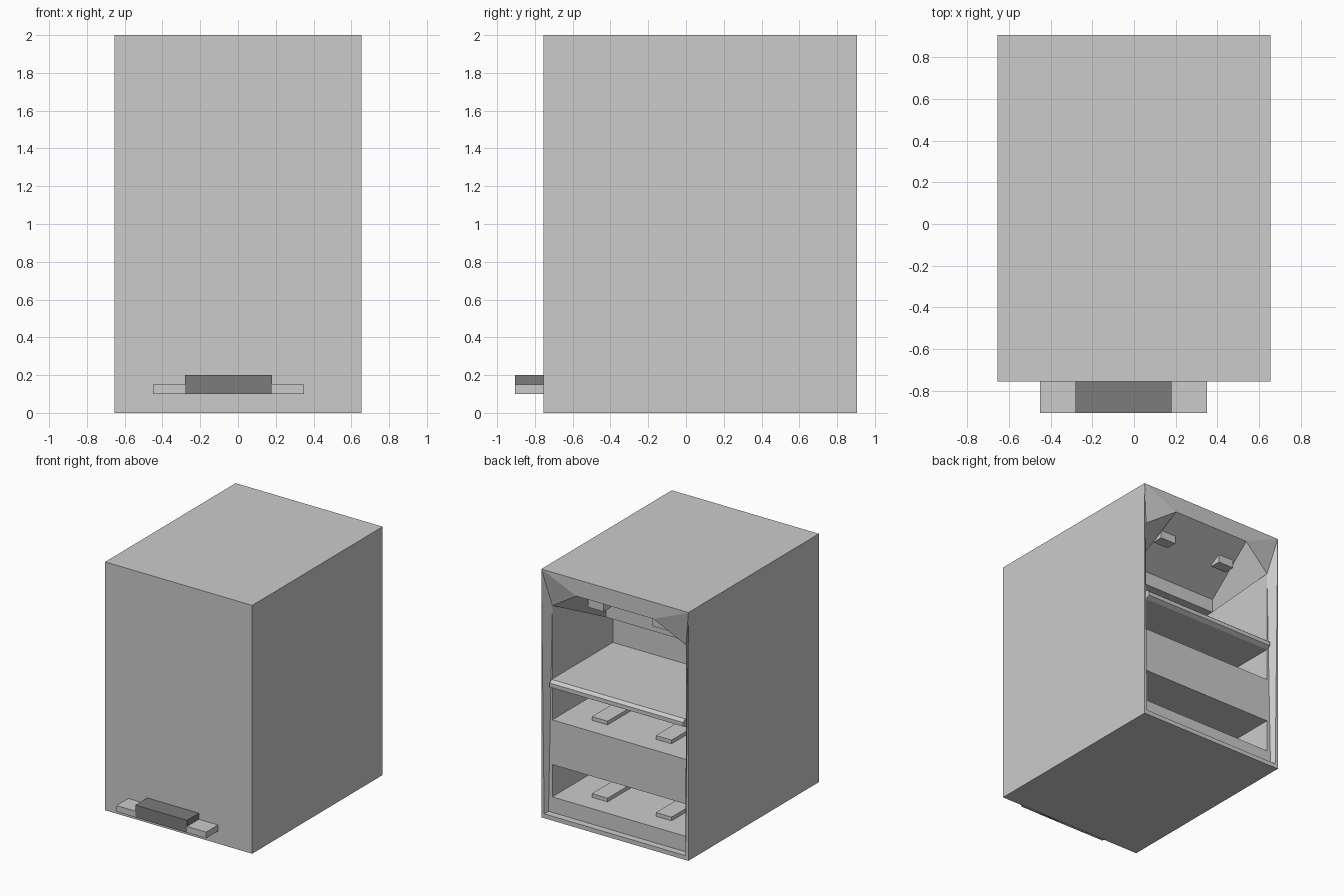
import bpy, bmesh

if "Cube" in bpy.data.objects:
    bpy.data.objects.remove(bpy.data.objects["Cube"])

def finish(name, bm, mat=None):
    bmesh.ops.remove_doubles(bm, verts=bm.verts, dist=0.0005)
    bmesh.ops.recalc_face_normals(bm, faces=bm.faces)
    me = bpy.data.meshes.new(name)
    bm.to_mesh(me)
    bm.free()
    ob = bpy.data.objects.new(name, me)
    bpy.context.collection.objects.link(ob)
    if mat:
        me.materials.append(mat)
    return ob

def box(name, x0, x1, y0, y1, z0, z1, mat=None):
    bm = bmesh.new()
    bmesh.ops.create_cube(bm, size=1)
    for v in bm.verts:
        v.co = ((x0 + x1) / 2 + v.co.x * (x1 - x0),
                (y0 + y1) / 2 + v.co.y * (y1 - y0),
                (z0 + z1) / 2 + v.co.z * (z1 - z0))
    return finish(name, bm, mat)

def face(bm, *pts):
    return bm.faces.new([bm.verts.new(p) for p in pts])

def pair(bm, *pts):
    # a face and its mirror image across x
    face(bm, *pts)
    face(bm, *[(-x, y, z) for x, y, z in reversed(pts)])

def span(bm, a, b):
    # a quad across the width between two right-hand points
    face(bm, a, b, (-b[0], b[1], b[2]), (-a[0], a[1], a[2]))

W, F, B = 0.655, -0.755, 0.905      # outer half width, front, back
w, p, d = 0.595, 0.85, 0.08         # inner half width, panel plane, inner wall

# Cabinet: outer shell, back rim and the inner compartments
bm = bmesh.new()
pair(bm, (W, F, 0), (W, B, 0), (W, B, 2), (W, F, 2))
for a, b in (((W, F, 0), (W, F, 2)), ((W, F, 2), (W, B, 2)), ((W, F, 0), (W, B, 0))):
    span(bm, a, b)
top, low = (W, B, 2), (W, B, 0)
brow, corner = (0.345, B, 1.865), (w, p, 1.70)
sill_out, sill_in = (0.63, B, 0.035), (0.63, p, 0.035)
span(bm, top, brow)
span(bm, low, sill_out)
span(bm, sill_out, sill_in)
span(bm, sill_in, (w, p, 0.16))
pair(bm, top, brow, corner)
pair(bm, top, low, sill_out)
pair(bm, top, sill_out, sill_in, corner)
pair(bm, corner, sill_in, (w, p, 0.16))
span(bm, (w, p, 0.42), (w, p, 0.78))
for z0, z1 in ((0.16, 0.42), (0.78, 1.04), (1.11, 1.70)):
    pair(bm, (w, d, z0), (w, p, z0), (w, p, z1), (w, d, z1))
    span(bm, (w, d, z0), (w, d, z1))
    span(bm, (w, d, z0), (w, p, z0))
    if z1 < 1.5:
        span(bm, (w, d, z1), (w, p, z1))
finish("cabinet", bm)

# Sloping hood under the top
bm = bmesh.new()
lip_top, lip_low, deep = (0.42, 0.42, 1.60), (0.42, 0.42, 1.49), (0.42, d, 1.49)
span(bm, brow, lip_top)
span(bm, lip_top, lip_low)
span(bm, lip_low, deep)
pair(bm, brow, corner, lip_low, lip_top)
pair(bm, lip_low, corner, (w, d, 1.70), (0.42, d, 1.70), deep)
finish("hood", bm)

# Shelf edge with a chamfered lip
bm = bmesh.new()
prof = [(0.84, 1.11), (0.86, 1.11), (0.885, 1.09), (0.885, 1.058), (p, 1.04), (0.84, 1.04)]
ends = [[bm.verts.new((s * w, y, z)) for y, z in prof] for s in (-1, 1)]
bm.faces.new(ends[0])
bm.faces.new(ends[1][::-1])
for i in range(len(prof)):
    j = (i + 1) % len(prof)
    bm.faces.new((ends[0][i], ends[1][i], ends[1][j], ends[0][j]))
finish("shelf_lip", bm)

# Flat bars on the two lower floors and small bars under the hood
for s in (-1, 1):
    x = s * 0.285
    for n, z in enumerate((0.16, 0.78)):
        box(f"rack_bar_{n}_{s}", x - 0.07, x + 0.07, 0.25, 0.69, z, z + 0.03)
    box(f"hood_bar_{s}", x - 0.07, x + 0.07, 0.65, 0.74, 1.71, 1.775)

# Front foot plate and dark latch
dark = bpy.data.materials.new("dark_grey")
dark.diffuse_color = (0.2, 0.2, 0.2, 1)
dark.use_nodes = True
dark.node_tree.nodes["Principled BSDF"].inputs["Base Color"].default_value = dark.diffuse_color
box("foot_plate", -0.45, 0.35, -0.905, F, 0.10, 0.15)
box("dark_latch", -0.28, 0.18, -0.906, F, 0.10, 0.20, dark)
